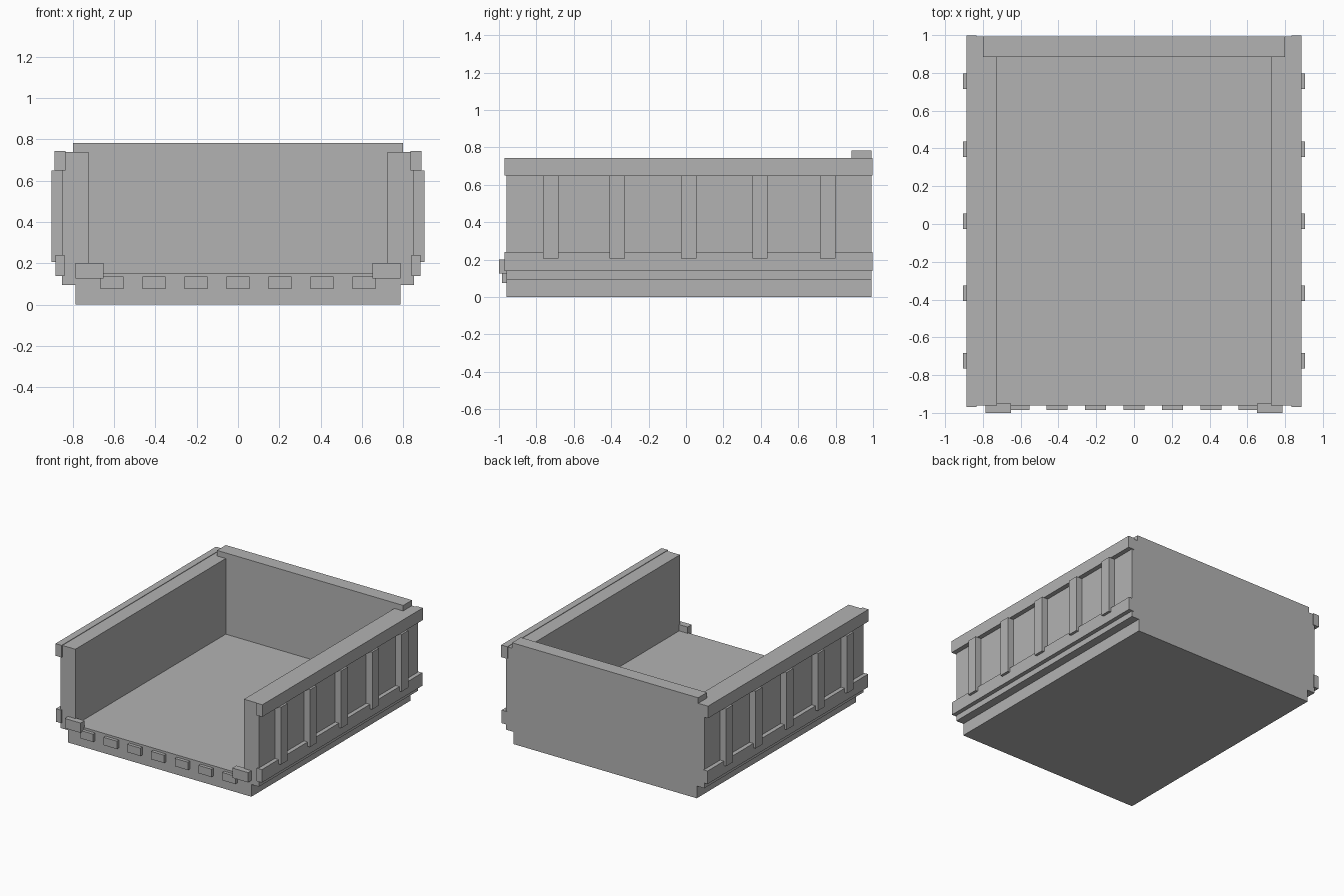
import bpy
import bmesh

cube = bpy.data.objects.get("Cube")
if cube:
    bpy.data.objects.remove(cube, do_unlink=True)

# Single plain grey material
GREY = (0.45, 0.45, 0.45, 1.0)
grey = bpy.data.materials.new("plain_grey")
grey.use_nodes = True
grey.diffuse_color = GREY
bsdf = next(n for n in grey.node_tree.nodes if n.type == 'BSDF_PRINCIPLED')
bsdf.inputs["Base Color"].default_value = GREY
bsdf.inputs["Roughness"].default_value = 0.8


def extrude_profile(name, half, y0, y1):
    """Extrude a symmetric x-z outline, given by its +x half, along y."""
    outline = half + [(-x, z) for x, z in reversed(half)]
    bm = bmesh.new()
    face = bm.faces.new([bm.verts.new((x, y0, z)) for x, z in outline])
    ext = bmesh.ops.extrude_face_region(bm, geom=[face], use_keep_orig=True)
    moved = [v for v in ext["geom"] if isinstance(v, bmesh.types.BMVert)]
    bmesh.ops.translate(bm, verts=moved, vec=(0, y1 - y0, 0))
    bmesh.ops.recalc_face_normals(bm, faces=bm.faces)
    mesh = bpy.data.meshes.new(name)
    bm.to_mesh(mesh)
    bm.free()
    mesh.materials.append(grey)
    obj = bpy.data.objects.new(name, mesh)
    bpy.context.collection.objects.link(obj)
    return obj


def box(name, xs, ys, zs):
    """Box from its minimum and maximum on each axis."""
    bpy.ops.mesh.primitive_cube_add(size=1)
    obj = bpy.context.object
    obj.name = name
    for v in obj.data.vertices:
        v.co = [(r[0] + r[1]) / 2 + c * (r[1] - r[0])
                for r, c in zip((xs, ys, zs), v.co)]
    obj.data.materials.append(grey)
    return obj


def box_pair(name, xs, ys, zs):
    """Matching boxes on the left (+x) and right (-x)."""
    box("left_" + name, xs, ys, zs)
    box("right_" + name, (-xs[1], -xs[0]), ys, zs)


FRONT, BACK = -0.96, 0.992
WALL_IN, WALL_OUT, WALL_TOP = 0.724, 0.852, 0.74
FLOOR = 0.153

# Floor slab with the two overhanging side walls
extrude_profile("tray", [(0.787, 0), (0.787, 0.095), (WALL_OUT, 0.095),
                         (WALL_OUT, WALL_TOP), (WALL_IN, WALL_TOP),
                         (WALL_IN, FLOOR)], FRONT, BACK)

# Back wall, whose top cap overlaps the side walls
extrude_profile("back_wall", [(WALL_IN, FLOOR), (WALL_IN, WALL_TOP),
                              (0.799, WALL_TOP), (0.799, 0.783)], 0.884, BACK)

# Long rails on the outside of each wall
box_pair("upper_rail", (0.835, 0.888), (-0.97, 0.998), (0.65, 0.744))
box_pair("lower_rail", (0.84, 0.884), (-0.97, 0.998), (0.139, 0.24))

# Upright ribs between the rails
for i, y in enumerate((-0.724, -0.367, 0.015, 0.396, 0.757)):
    box_pair(f"rib_{i + 1}", (0.845, 0.904), (y - 0.041, y + 0.041), (0.206, 0.65))

# Corner blocks and row of small blocks on the front edge
box_pair("front_corner_block", (0.651, 0.787), (-1.0, -0.95), (0.126, 0.202))
for i in range(7):
    x = (i - 3) * 0.2035
    box(f"front_block_{i + 1}", (x - 0.056, x + 0.056), (-0.985, -0.95), (0.075, 0.136))
